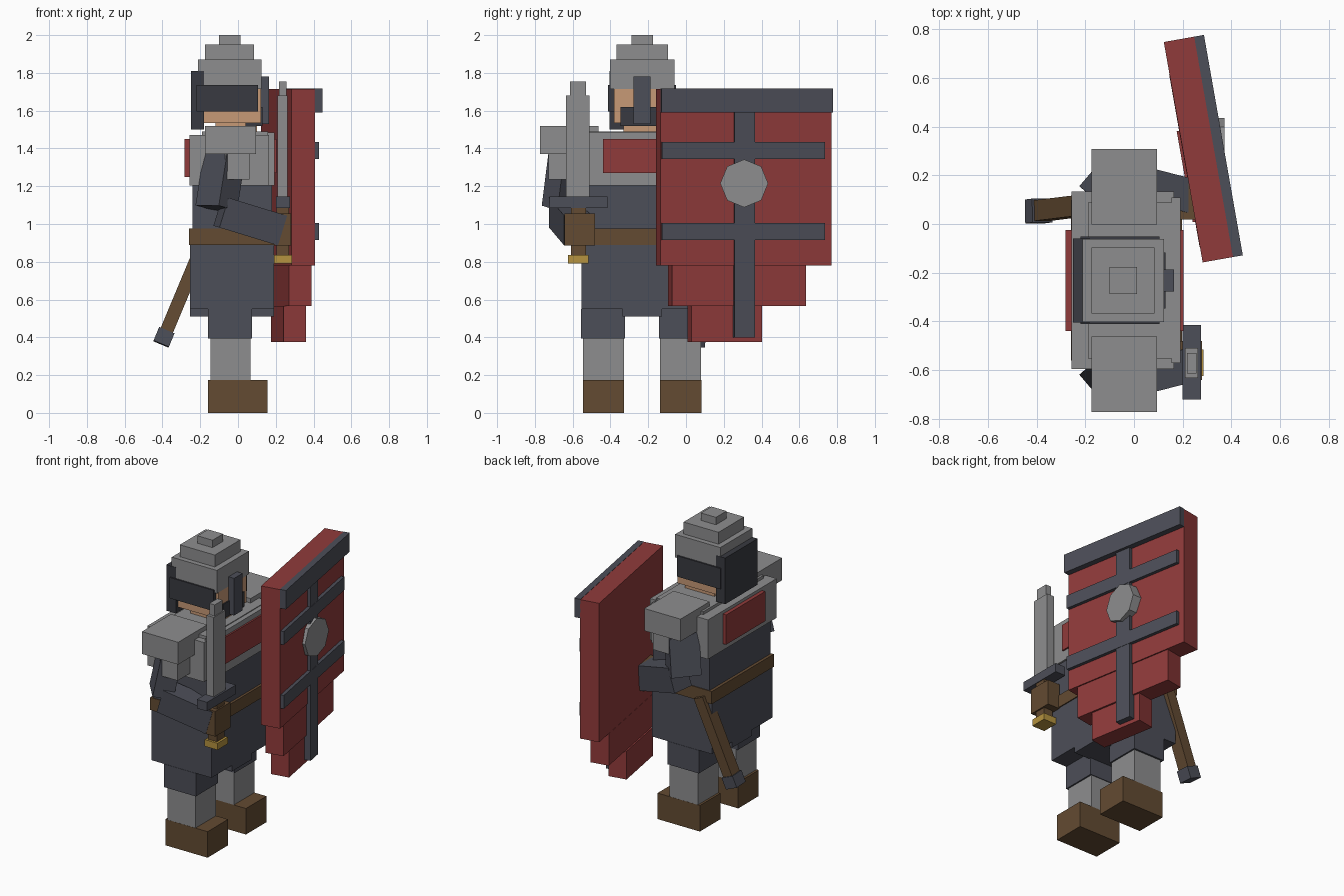
import bpy, math
from mathutils import Vector, Matrix

if "Cube" in bpy.data.objects:
    bpy.data.objects.remove(bpy.data.objects["Cube"])

COLS = {"grey": (.27, .27, .275), "dark": (.073, .077, .098), "black": (.04, .042, .052),
        "red": (.28, .043, .043), "brown": (.125, .07, .032),
        "skin": (.57, .32, .18), "gold": (.46, .29, .05)}
MATS = {}
for n, c in COLS.items():
    MATS[n] = bpy.data.materials.new(n)
    MATS[n].diffuse_color = (*c, 1)

CY = -0.232  # symmetry plane of the body (figure faces +x)


def finish(name, col, matrix):
    o = bpy.context.object
    o.name = name
    o.matrix_world = matrix
    o.data.materials.append(MATS[col])
    return o


def box(name, col, x, y, z, frame=Matrix()):
    """Box from (min, max) ranges, optionally in a local frame."""
    bpy.ops.mesh.primitive_cube_add(size=1)
    mid = Vector([(a + b) / 2 for a, b in (x, y, z)])
    size = [b - a for a, b in (x, y, z)]
    return finish(name, col, frame @ Matrix.Translation(mid) @ Matrix.Diagonal((*size, 1)))


def mid_box(name, col, x, half, z):
    return box(name, col, x, (CY - half, CY + half), z)


def bar(name, col, p, q, w, d, twist=0):
    """Square bar from p to q; d is its thickness along y before twisting."""
    p, q = Vector(p), Vector(q)
    zc = (q - p).normalized()
    xc = Vector((0, 1, 0)).cross(zc).normalized()
    yc = zc.cross(xc)
    rot = Matrix((xc, yc, zc)).transposed().to_4x4()
    bpy.ops.mesh.primitive_cube_add(size=1)
    return finish(name, col, Matrix.Translation((p + q) / 2) @ rot
                  @ Matrix.Rotation(math.radians(twist), 4, 'Z')
                  @ Matrix.Diagonal((w, d, (q - p).length, 1)))


# legs, shoulders and arms, both sides
for s, side in ((-1, "right"), (1, "left")):
    def pair(name, col, x, near, far, z):
        box(side + name, col, x, sorted((CY + s * near, CY + s * far)), z)

    pair("_boot", "brown", (-.16, .155), .095, .313, (0, .175))
    pair("_shin", "grey", (-.145, .065), .095, .312, (.175, .4))
    pair("_thigh", "dark", (-.16, .075), .09, .324, (.395, .55))
    pair("_shoulder_plate", "grey", (-.175, .095), .23, .54, (1.37, 1.52))
    pair("_lower_shoulder_plate", "grey", (-.07, .06), .33, .495, (1.235, 1.38))
    pair("_hand", "brown", (.19, .28), .25, .41, (.885, 1.055))
    bar(side + "_upper_arm", "dark", (-.065, CY + s * .378, 1.40),
        (-.115, CY + s * .418, 1.085), .19, .13, -s * 50)
    bar(side + "_forearm", "dark", (-.09, CY + s * .425, 1.065),
        (.22, CY + s * .345, .97), .165, .14)

# torso
mid_box("skirt", "dark", (-.255, .19), .322, (.55, .895))
mid_box("skirt_flap", "dark", (-.255, .19), .105, (.51, .56))
mid_box("belt", "brown", (-.26, .197), .33, (.89, .975))
mid_box("waist", "dark", (-.24, .18), .325, (.97, 1.22))
mid_box("chest_armour", "grey", (-.257, .165), .365, (1.205, 1.47))
mid_box("chest_plate", "grey", (.155, .192), .34, (1.205, 1.485))
mid_box("collar", "grey", (-.19, .16), .32, (1.45, 1.49))
mid_box("chest_emblem", "red", (.18, .203), .208, (1.27, 1.45))
mid_box("back_emblem", "red", (-.282, -.25), .208, (1.25, 1.45))

# head and stepped helmet
mid_box("neck", "skin", (-.12, .10), .1, (1.47, 1.54))
mid_box("head", "skin", (-.18, .122), .15, (1.535, 1.74))
mid_box("chin_guard", "black", (.04, .13), .115, (1.52, 1.62))
mid_box("nose_guard", "dark", (.10, .165), .045, (1.53, 1.78))
mid_box("neck_guard", "black", (-.25, -.18), .172, (1.5, 1.81))
for k in (-1, 1):
    box("cheek_guard", "black", (-.22, .105),
        sorted((CY + k * .14, CY + k * .18)), (1.595, 1.735))
mid_box("helmet_base", "grey", (-.212, .124), .17, (1.715, 1.87))
mid_box("helmet_step", "grey", (-.175, .085), .136, (1.86, 1.95))
mid_box("helmet_top", "grey", (-.1, .012), .056, (1.94, 2.0))

# sword
box("sword_grip", "brown", (.205, .27), (-.61, -.53), (.83, 1.09))
box("sword_pommel", "gold", (.19, .285), (-.625, -.515), (.79, .835))
box("sword_guard", "dark", (.2, .275), (-.722, -.415), (1.085, 1.145))
box("sword_blade", "grey", (.21, .263), (-.634, -.51), (1.14, 1.68))
box("sword_tip", "grey", (.217, .257), (-.615, -.53), (1.67, 1.755))

# scabbard on the far hip
tip, hip = Vector((-.405, .052, .37)), Vector((-.175, .08, .92))
bar("scabbard", "brown", tip.lerp(hip, .05), hip, .07, .085)
bar("scabbard_cap", "dark", tip.lerp(hip, -.01), tip.lerp(hip, .12), .088, .098)

# shield, turned 10 degrees; local x points outward
F = Matrix.Translation((.264, .306, 0)) @ Matrix.Rotation(math.radians(10), 4, 'Z')
box("shield_body", "red", (-.0625, .066), (-.46, .46), (.78, 1.715), F)
box("shield_lower", "red", (-.064, .058), (-.395, .325), (.565, .78), F)
box("shield_point", "red", (-.074, .046), (-.29, .09), (.375, .565), F)
box("shield_rim", "dark", (.064, .105), (-.46, .46), (1.59, 1.717), F)
box("shield_upright", "dark", (.04, .086), (-.065, .045), (.4, 1.6), F)
for z in (.915, 1.345):
    box("shield_crossbar", "dark", (.06, .088), (-.455, .42), (z, z + .09), F)
bpy.ops.mesh.primitive_cylinder_add(vertices=8, radius=.127, depth=.12)
finish("shield_boss", "grey", Matrix.Translation((.312, .308, 1.215))
       @ Matrix.Rotation(math.radians(90), 4, 'Y'))

for m in bpy.data.materials:
    if m.users and not m.is_grease_pencil:
        m.use_nodes = True
        m.node_tree.nodes["Principled BSDF"].inputs["Base Color"].default_value = m.diffuse_color
